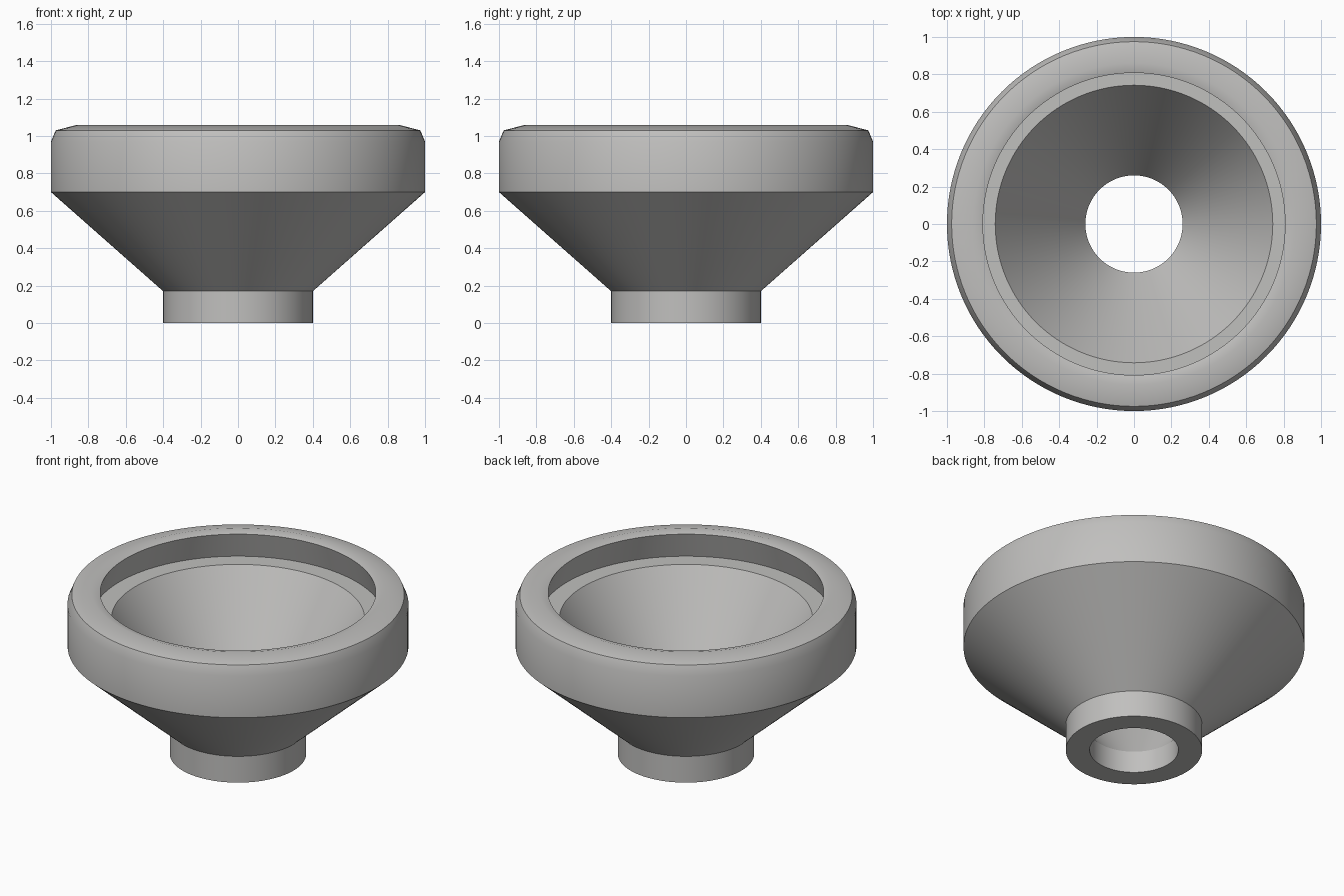
import bpy, bmesh, math
from mathutils import Vector

cube = bpy.data.objects.get("Cube")
if cube:
    bpy.data.objects.remove(cube, do_unlink=True)


def make_material(name, colour):
    mat = bpy.data.materials.new(name)
    mat.use_nodes = True
    mat.diffuse_color = colour
    mat.node_tree.nodes["Principled BSDF"].inputs["Base Color"].default_value = colour
    return mat


def lathe(name, profile, mat, steps=128):
    """Revolve a closed (radius, height) outline around the z axis."""
    bm = bmesh.new()
    verts = [bm.verts.new((r, 0, z)) for r, z in profile]
    edges = [bm.edges.new((verts[i - 1], verts[i])) for i in range(len(verts))]
    bmesh.ops.spin(bm, geom=verts + edges, cent=Vector(), axis=Vector((0, 0, 1)),
                   angle=math.tau, steps=steps, use_merge=False)
    bmesh.ops.remove_doubles(bm, verts=bm.verts, dist=0.0005)
    bmesh.ops.recalc_face_normals(bm, faces=bm.faces)
    mesh = bpy.data.meshes.new(name)
    bm.to_mesh(mesh)
    bm.free()
    mesh.materials.append(mat)
    obj = bpy.data.objects.new(name, mesh)
    bpy.context.collection.objects.link(obj)
    bpy.ops.object.select_all(action="DESELECT")
    obj.select_set(True)
    bpy.context.view_layer.objects.active = obj
    bpy.ops.object.shade_smooth_by_angle(angle=math.radians(31))
    return obj


grey = make_material("warm grey", (0.53, 0.525, 0.515, 1))

# Collar, flared body and rim outside; undercut groove, ledge and bore inside
outer = [(0.40, 0.0), (0.40, 0.17), (1.0, 0.70), (1.0, 0.97), (0.975, 1.03), (0.86, 1.06)]
inner = [(0.808, 1.045), (0.856, 0.88), (0.742, 0.88), (0.26, 0.14), (0.26, 0.0)]
lathe("funnel_body", outer + inner, grey)
